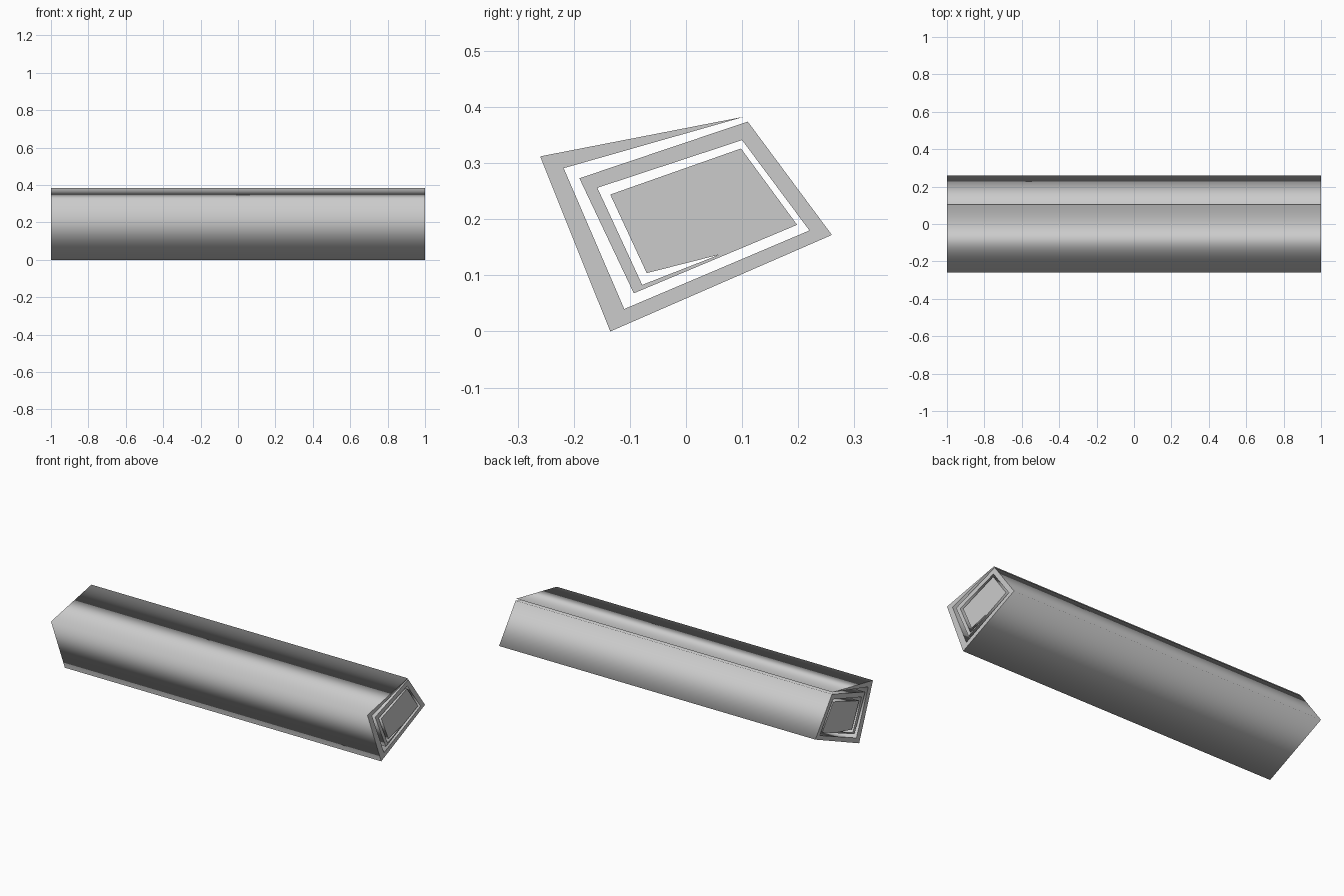
import bpy, bmesh

if "Cube" in bpy.data.objects:
    bpy.data.objects.remove(bpy.data.objects["Cube"])

# Rolled cross-section (y, z): outer side inward along the spiral
outer = [(.105, .383), (-.26, .312), (-.135, 0), (.26, .172), (.11, .374),
         (-.19, .273), (-.093, .068), (.198, .19), (.098, .326),
         (-.135, .244), (-.07, .104)]
# End of the slot, then the inner side back out to the free lip
inner = [(.06, .137), (-.078, .083), (-.158, .256), (.1, .341),
         (.22, .18), (-.11, .04), (-.218, .291)]
profile = outer + inner

# Extrude the section along x
bm = bmesh.new()
cap = bm.faces.new([bm.verts.new((-1, y, z)) for y, z in profile])
new = bmesh.ops.extrude_face_region(bm, geom=[cap], use_keep_orig=True)["geom"]
bmesh.ops.translate(bm, vec=(2, 0, 0),
                    verts=[g for g in new if isinstance(g, bmesh.types.BMVert)])
bmesh.ops.recalc_face_normals(bm, faces=bm.faces)

# Smooth sides, flat sharp-edged ends
for f in bm.faces:
    is_end = len(f.verts) > 4
    f.smooth = not is_end
    if is_end:
        for e in f.edges:
            e.smooth = False

mesh = bpy.data.meshes.new("rolled_bar")
bm.to_mesh(mesh)
bm.free()
bpy.context.collection.objects.link(bpy.data.objects.new("rolled_bar", mesh))
